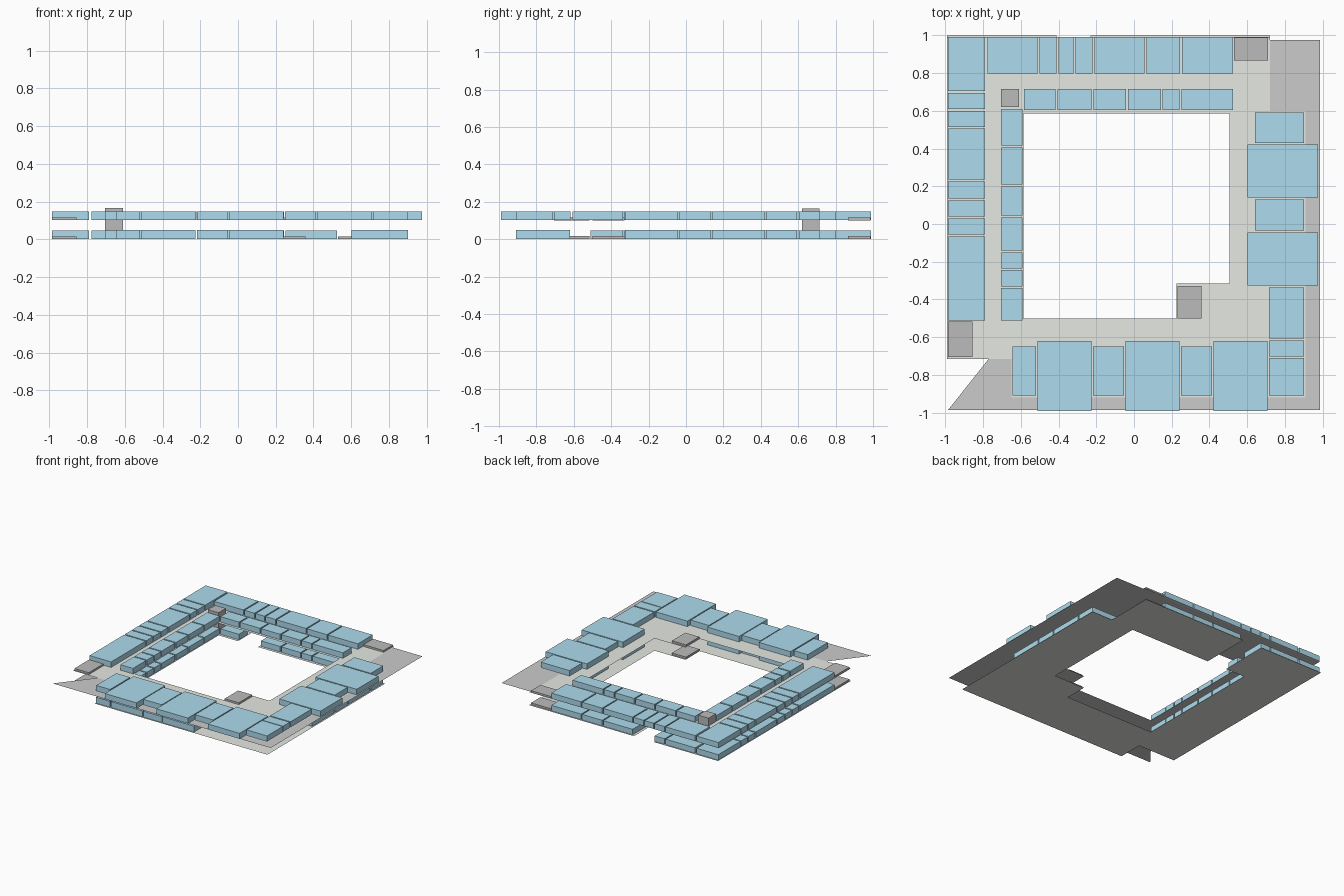
import bpy, bmesh

if "Cube" in bpy.data.objects:
    bpy.data.objects.remove(bpy.data.objects["Cube"])

def material(name, rgb):
    m = bpy.data.materials.new(name)
    m.diffuse_color = (*rgb, 1)
    m.use_nodes = True
    m.node_tree.nodes["Principled BSDF"].inputs["Base Color"].default_value = m.diffuse_color
    return m

BLUE = material("room_blue", (0.42, 0.71, 0.85))
PALE = material("deck_pale", (0.78, 0.81, 0.76))
GREY = material("core_grey", (0.5, 0.5, 0.5))

def finish(name, bm, mat=None):
    me = bpy.data.meshes.new(name)
    bm.to_mesh(me)
    bm.free()
    ob = bpy.data.objects.new(name, me)
    bpy.context.collection.objects.link(ob)
    if mat:
        me.materials.append(mat)
    return ob

def box(name, x0, x1, y0, y1, z0, z1, mat):
    bm = bmesh.new()
    bmesh.ops.create_cube(bm, size=1)
    for v in bm.verts:
        v.co = (x1 if v.co.x > 0 else x0, y1 if v.co.y > 0 else y0, z1 if v.co.z > 0 else z0)
    return finish(name, bm, mat)

def plate(name, loops, z, mat=None):
    """Flat sheet from an outline and optional holes."""
    bm = bmesh.new()
    for loop in loops:
        vs = [bm.verts.new((x, y, z)) for x, y in loop]
        for a, b in zip(vs, vs[1:] + vs[:1]):
            bm.edges.new((a, b))
    bmesh.ops.triangle_fill(bm, edges=bm.edges[:], use_beauty=True, normal=(0, 0, 1))
    for f in bm.faces:
        f.normal_update()
        if f.normal.z < 0:
            f.normal_flip()
    return finish(name, bm, mat)

GAP = 0.005
H = 0.045

def row(name, cuts, a, b, z, along_x, skip=None):
    """Row of rooms between successive cuts, leaving out a passage."""
    for i, (p, q) in enumerate(zip(cuts, cuts[1:])):
        if skip and p >= skip[0] - 0.01 and q <= skip[1] + 0.01:
            continue
        p, q = p + GAP, q - GAP
        r = (p, q, a, b) if along_x else (a, b, p, q)
        box(f"{name}_{i + 1}", *r, z + 0.002, z + H + 0.002, BLUE)

# floor plates around the courtyard
court = [(-.585, .585), (-.585, -.5), (.225, -.5), (.225, -.315), (.505, -.315), (.505, .585)]
rim = [(.72, .6), (.91, .6), (.91, -.92), (-.65, -.92), (-.65, -.715), (-.99, -.715)]
lower = [(-.23, 1), (.72, 1)] + rim + [(-.99, 1), (-.41, 1), (-.41, .585)] + court + [(-.23, .585)]
plate("lower_floor", [lower], 0, PALE)
upper = [(-.985, .98), (.985, .975), (.985, -.985), (-.985, -.985), (-.77, -.715), (-.985, -.715)]
plate("upper_floor", [upper, court], 0.1)
plate("upper_walkway", [[(-.99, .99), (.72, .99)] + rim, court], 0.101, PALE)

# double rows of rooms on the west and north wings, both storeys
for tag, z, skip in (("lower", 0.0, (-.41, -.22)), ("upper", 0.1, None)):
    row(tag + "_west_outer_room", [-.515, -.06, .035, .13, .23, .51, .605, .7, .995], -.985, -.79, z, False)
    row(tag + "_west_inner_room", [-.515, -.335, -.24, -.145, .04, .205, .41, .615], -.705, -.592, z, False)
    row(tag + "_north_outer_room", [-.78, -.505, -.405, -.315, -.215, .06, .25, .53], .798, .99, z, True, skip)
    row(tag + "_north_inner_room", [-.587, -.41, -.22, -.037, .147, .247, .53], .605, .715, z, True, skip)

# staggered rooms on the south and east wings: x0, x1, y0, y1
south_upper = [(-.645, -.52, -.91, -.65), (-.51, -.225, -.99, -.62), (-.218, -.052, -.91, -.65),
               (-.045, .24, -.99, -.62), (.248, .413, -.91, -.65), (.422, .707, -.99, -.62)]
east_upper = [(.64, .9, .43, .59), (.602, .975, .14, .42), (.64, .9, -.035, .13),
              (.602, .975, -.327, -.045), (.715, .9, -.607, -.337),
              (.715, .9, -.703, -.617), (.715, .9, -.91, -.71)]
for side, rooms, n in (("south", south_upper, 4), ("east", east_upper, 4)):
    for i, (x0, x1, y0, y1) in enumerate(rooms):
        box(f"upper_{side}_room_{i + 1}", x0, x1, y0, y1, .102, .147, BLUE)
        if i < n:  # lower rooms stay inside the smaller plate
            box(f"lower_{side}_room_{i + 1}", x0, min(x1, .9), max(y0, -.91), y1, .002, .05, BLUE)

# stair landings on each storey, and one tall stair shaft
landings = [(.53, .71, .865, .987), (-.985, -.855, -.705, -.517), (.23, .357, -.5, -.328)]
for tag, z in (("lower", 0.0), ("upper", 0.1)):
    for i, r in enumerate(landings):
        box(f"{tag}_stair_landing_{i + 1}", *r, z + .001, z + .016, GREY)
box("stair_shaft", -.705, -.61, .62, .715, .001, .165, GREY)
